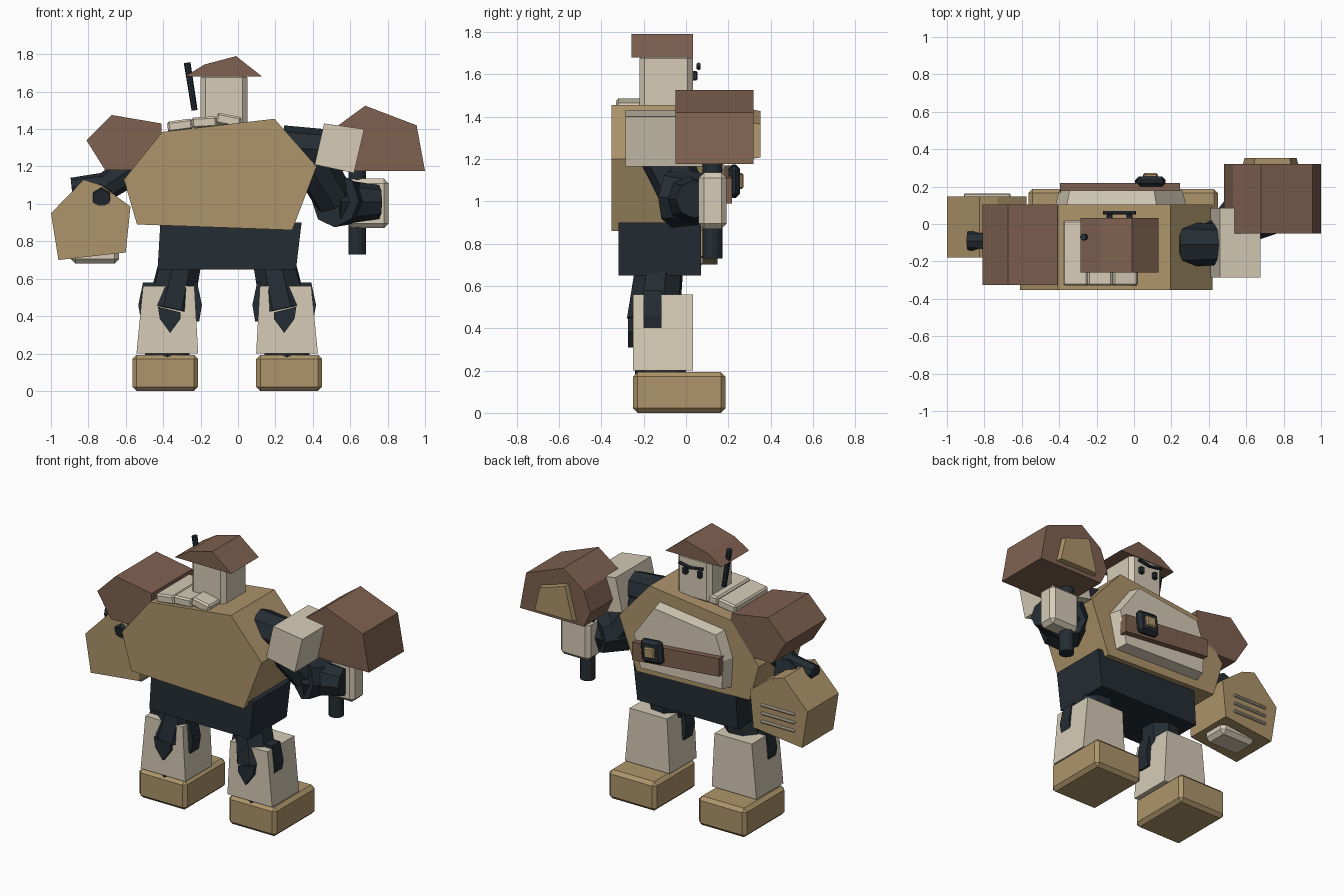
import bpy, bmesh, math
from mathutils import Vector, Matrix

if "Cube" in bpy.data.objects:
    bpy.data.objects.remove(bpy.data.objects["Cube"])


def material(name, rgb):
    m = bpy.data.materials.new(name)
    m.diffuse_color = (*rgb, 1)
    m.use_nodes = True
    m.node_tree.nodes["Principled BSDF"].inputs["Base Color"].default_value = m.diffuse_color
    return m


TAN = material("tan", (.42, .30, .147))
BROWN = material("brown", (.21, .12, .08))
CREAM = material("cream", (.67, .60, .47))
DARK = material("dark", (.018, .026, .034))


def finish(name, bm, mat, bevel=0):
    bmesh.ops.recalc_face_normals(bm, faces=bm.faces)
    me = bpy.data.meshes.new(name)
    bm.to_mesh(me)
    bm.free()
    me.materials.append(mat)
    ob = bpy.data.objects.new(name, me)
    bpy.context.collection.objects.link(ob)
    if bevel:
        mod = ob.modifiers.new("bevel", 'BEVEL')
        mod.width = bevel
        mod.segments = 1
    return ob


def prism(name, pts, y0, y1, mat, taper=1, bevel=0):
    """Front (x, z) outline extruded from y0 to y1; the y1 end may be scaled."""
    bm = bmesh.new()
    n = len(pts)
    cx, cz = sum(p[0] for p in pts) / n, sum(p[1] for p in pts) / n
    a = [bm.verts.new((x, y0, z)) for x, z in pts]
    b = [bm.verts.new((cx + (x - cx) * taper, y1, cz + (z - cz) * taper)) for x, z in pts]
    bm.faces.new(a)
    bm.faces.new(b)
    for i in range(n):
        j = (i + 1) % n
        bm.faces.new((a[i], a[j], b[j], b[i]))
    return finish(name, bm, mat, bevel)


def box(name, lo, hi, mat, bevel=0, tilt=0):
    """Box between two corners, tilted about y through its centre."""
    lo, hi = Vector(lo), Vector(hi)
    bm = bmesh.new()
    bmesh.ops.create_cube(bm, size=1)
    bm.transform(Matrix.Translation((lo + hi) / 2)
                 @ Matrix.Rotation(math.radians(tilt), 4, 'Y')
                 @ Matrix.Diagonal((*(hi - lo), 1)))
    return finish(name, bm, mat, bevel)


def limb(name, p0, p1, r0, r1, mat, sides=8, bevel=0):
    p0, p1 = Vector(p0), Vector(p1)
    d = p1 - p0
    bm = bmesh.new()
    bmesh.ops.create_cone(bm, cap_ends=True, segments=sides, radius1=r0, radius2=r1, depth=d.length)
    bm.transform(Matrix.Translation((p0 + p1) / 2) @ d.to_track_quat('Z', 'Y').to_matrix().to_4x4())
    return finish(name, bm, mat, bevel)


# Torso and waist
prism("torso", [(-.405, 1.385), (.195, 1.455), (.42, 1.20), (.29, .86), (-.54, .89), (-.61, 1.13)],
      -.352, .105, TAN)
prism("waist", [(-.415, .90), (.34, .90), (.31, .65), (-.43, .65)], -.32, .07, DARK)

# Chest plate, belt and buckle
prism("chest_plate", [(-.36, 1.31), (.12, 1.37), (.28, 1.15), (.23, .92), (-.41, .94), (-.42, 1.14)],
      .10, .18, CREAM, taper=.94)
prism("belt", [(-.396, 1.17), (.245, 1.11), (.245, .99), (-.396, 1.05)], .165, .218, BROWN)
box("buckle", (.01, .20, 1.02), (.165, .255, 1.17), DARK, .02, 5)
box("buckle_centre", (.05, .24, 1.06), (.125, .272, 1.13), TAN, .008, 5)

# Head, hat, face
box("head", (-.20, -.22, 1.40), (.05, .033, 1.70), CREAM, .025)
prism("hat", [(-.285, 1.68), (-.18, 1.745), (-.01, 1.79), (.13, 1.68)], -.258, .033, BROWN)
for i, x in enumerate((-.13, -.025)):
    box(f"eye_{i}", (x - .016, .025, 1.57), (x + .016, .055, 1.615), DARK, .006)
limb("brow_inner", (-.165, .06, 1.645), (-.07, .06, 1.63), .011, .011, DARK, 6)
limb("brow_outer", (-.08, .06, 1.63), (.01, .06, 1.645), .011, .011, DARK, 6)
limb("antenna", (-.232, -.07, 1.50), (-.272, -.07, 1.755), .016, .018, DARK)

# Shoulder pads in a row beside the neck
for i, (x, z, tilt) in enumerate(((-.31, 1.42, -8), (-.18, 1.437, -3), (-.05, 1.448, 11))):
    box(f"collar_pad_{i}", (x - .067, -.33, z - .03), (x + .067, .02, z + .028), CREAM, .01, tilt)

# Left arm with big gauntlet
prism("left_shoulder", [(-.81, 1.34), (-.675, 1.475), (-.41, 1.43), (-.41, 1.25), (-.55, 1.18), (-.71, 1.18)],
      -.325, .105, BROWN)
limb("left_upper_arm", (-.56, -.10, 1.19), (-.77, -.08, 1.05), .085, .07, DARK)
limb("left_elbow", (-.70, -.09, 1.11), (-.89, -.09, 1.09), .06, .05, DARK)
limb("left_elbow_cap", (-.73, -.19, 1.03), (-.73, 0, 1.08), .05, .09, DARK, 6)
prism("left_gauntlet", [(-.825, 1.13), (-.73, 1.10), (-.575, .985), (-.60, .74), (-.96, .70), (-1.0, .95)],
      -.18, .148, TAN)
box("left_gauntlet_base", (-.895, -.10, .68), (-.635, .08, .76), CREAM, .025)
for i in range(3):
    z = .80 + i * .055
    box(f"gauntlet_vent_{i}", (-.91, .14, z - .008), (-.66, .163, z + .008), CREAM, .005)

# Right arm
limb("right_shoulder_joint", (.24, -.11, 1.30), (.46, -.11, 1.29), .12, .11, DARK)
limb("right_upper_arm", (.38, -.12, 1.26), (.52, -.01, 1.02), .12, .11, DARK)
limb("right_elbow", (.52, -.06, 1.02), (.60, .08, 1.01), .145, .12, DARK)
limb("right_forearm", (.53, 0, 1.01), (.755, .04, 1.01), .125, .09, DARK)
prism("right_shoulder_guard", [(.46, 1.43), (.675, 1.40), (.62, 1.165), (.41, 1.21)], -.287, .085, CREAM)

# Hammer held in the right fist
box("right_fist", (.585, .06, .87), (.805, .192, 1.135), CREAM, .025)
limb("hammer_handle", (.637, .125, .73), (.637, .125, 1.25), .047, .047, DARK, 12)
prism("hammer_head", [(.68, 1.525), (.955, 1.42), (1.0, 1.175), (.53, 1.175), (.48, 1.28), (.53, 1.415)],
      -.05, .32, BROWN)
prism("hammer_panel", [(.64, 1.435), (.84, 1.37), (.88, 1.20), (.58, 1.20)], .31, .352, TAN, taper=.93)

# Legs, mirrored around the middle of the hips
HIP = -.058
for side, s in (("left", -1), ("right", 1)):
    def mx(x):
        return HIP + s * x
    limb(f"{side}_thigh", (mx(.24), -.12, .74), (mx(.305), -.155, .43), .115, .13, DARK)
    bm = bmesh.new()
    bmesh.ops.create_cube(bm, size=1)
    for v in bm.verts:
        top = v.co.z > 0
        inner, outer = (.175, .45) if top else (.155, .485)
        v.co = (mx(outer if v.co.x > 0 else inner), .033 if v.co.y > 0 else -.25, .56 if top else .20)
    finish(f"{side}_shin", bm, CREAM)
    prism(f"{side}_knee_plate", [(mx(x), z) for x, z in
          ((.25, .42), (.37, .45), (.36, .385), (.305, .31), (.25, .385))], -.275, -.2, DARK)
    prism(f"{side}_knee_hinge", [(mx(x), z) for x, z in
          ((.16, .58), (.45, .58), (.475, .46), (.46, .37), (.15, .37), (.135, .46))],
          -.20, -.115, DARK)
    limb(f"{side}_ankle", (mx(.32), -.12, .17), (mx(.32), -.12, .205), .12, .12, DARK)
    xs = sorted((mx(.155), mx(.507)))
    box(f"{side}_foot", (xs[0], -.25, 0), (xs[1], .187, .193), TAN, .022)
